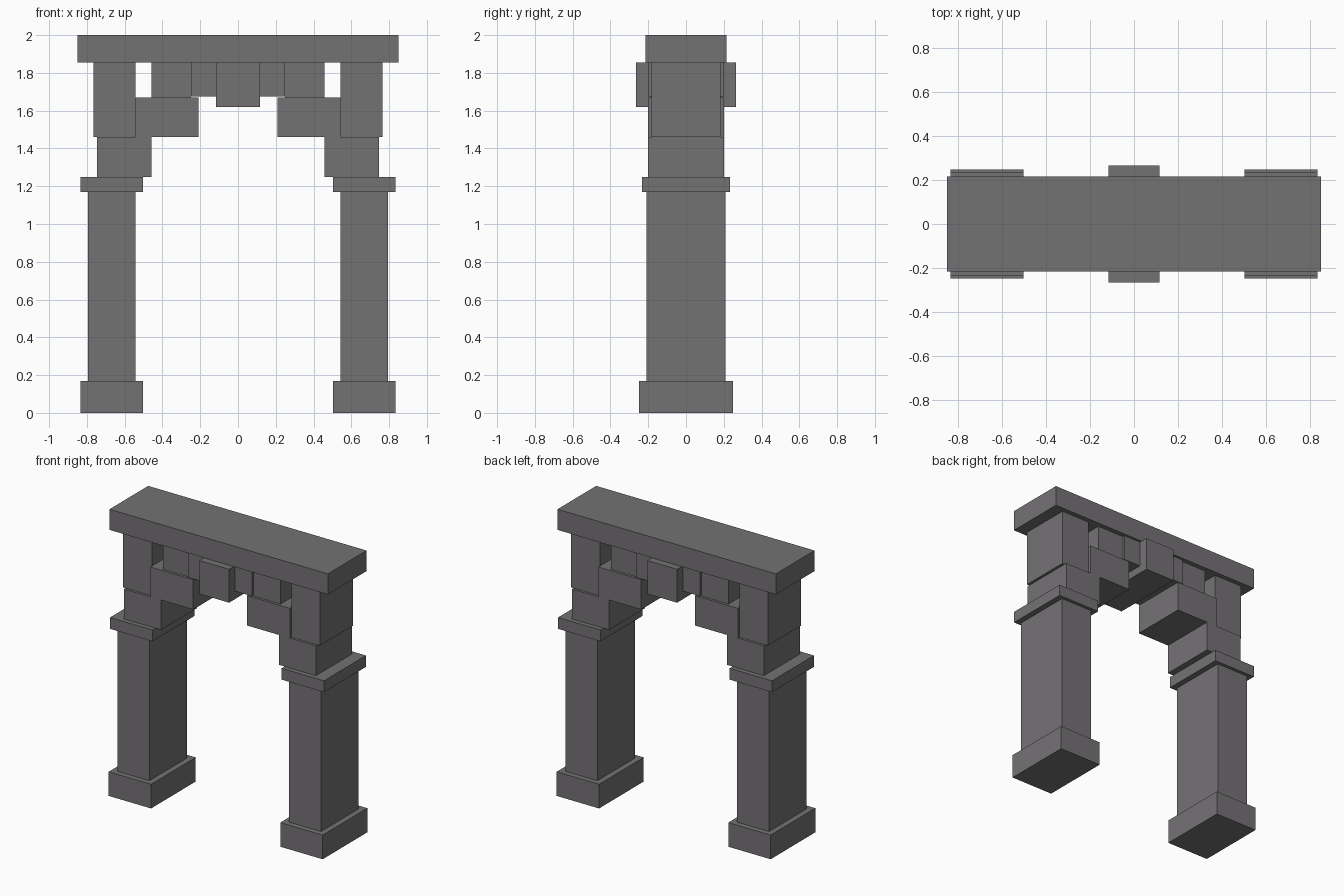
import bpy

cube = bpy.data.objects.get("Cube")
if cube:
    bpy.data.objects.remove(cube, do_unlink=True)

# Single stone colour
stone = bpy.data.materials.new("warm grey stone")
stone.use_nodes = True
COLOR = (0.175, 0.168, 0.175, 1)
stone.diffuse_color = COLOR
stone.node_tree.nodes["Principled BSDF"].inputs["Base Color"].default_value = COLOR


def block(name, x0, x1, half_depth, z0, z1):
    """Stone block from x0 to x1, centred front to back."""
    bpy.ops.mesh.primitive_cube_add(size=1, location=((x0 + x1) / 2, 0, (z0 + z1) / 2))
    ob = bpy.context.object
    ob.name = name
    ob.scale = (abs(x1 - x0), 2 * half_depth, z1 - z0)
    bpy.ops.object.transform_apply(location=False, rotation=False, scale=True)
    ob.data.materials.append(stone)


# Heights of the courses
BASE, SHAFT, CAP, SPRING, STEP, BEAM, TOP = 0.17, 1.17, 1.25, 1.46, 1.67, 1.855, 2

# Paired parts: inner x, outer x, half depth, bottom, top
paired = {
    "pillar_base": (0.503, 0.833, 0.248, 0, BASE),
    "pillar_shaft": (0.543, 0.793, 0.21, BASE, SHAFT),
    "pillar_cap": (0.503, 0.833, 0.233, SHAFT, CAP),
    "lower_arch_step": (0.459, 0.747, 0.2, CAP, SPRING),
    "upper_arch_step": (0.209, 0.543, 0.2, SPRING, STEP),
    "upper_post": (0.543, 0.766, 0.182, SPRING, BEAM),
    "beam_support": (0.249, 0.458, 0.182, STEP, BEAM),
}
for side, sign in (("left", 1), ("right", -1)):
    for name, (inner, outer, depth, z0, z1) in paired.items():
        block(f"{side}_{name}", sign * inner, sign * outer, depth, z0, z1)

# Middle of the arch and the top beam
block("arch_crown", -0.249, 0.249, 0.198, 1.675, BEAM)
block("keystone", -0.116, 0.116, 0.265, 1.62, BEAM)
block("lintel", -0.85, 0.85, 0.215, BEAM, TOP)
